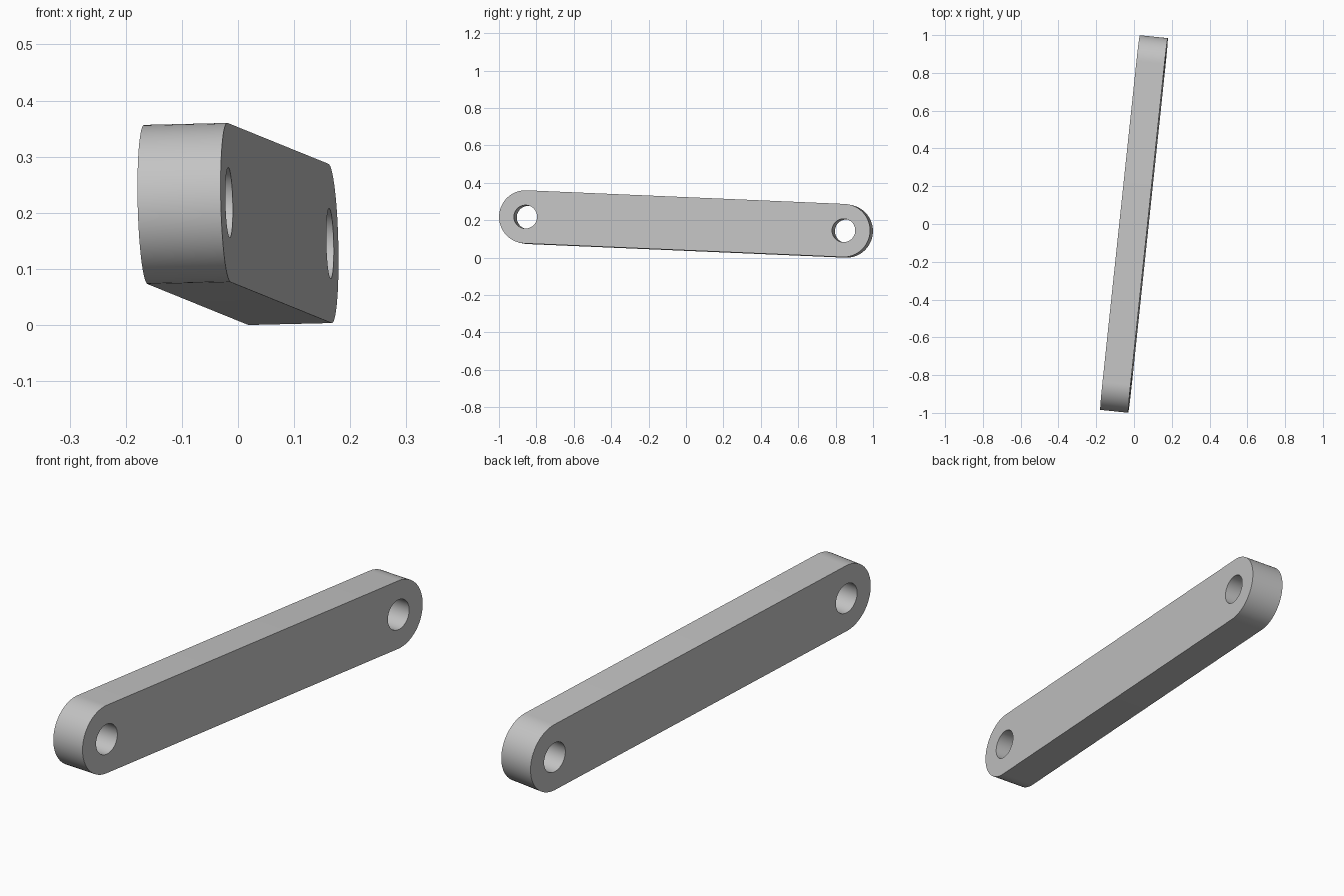
import bpy
import bmesh
from math import cos, sin, pi, radians
from mathutils import Matrix, Vector

cube = bpy.data.objects.get("Cube")
if cube:
    bpy.data.objects.remove(cube, do_unlink=True)

END_RADIUS = 0.142
HOLE_RADIUS = 0.0625
THICKNESS = 0.149
HALF_SPAN = 0.856      # half the distance between hole centres
STEPS = 32             # segments per half circle


def arc(cx, radius, start, sweep, count):
    return [(cx + radius * cos(start + sweep * i / count),
             radius * sin(start + sweep * i / count)) for i in range(count + 1)]


def add_outline(curve, points):
    spline = curve.splines.new("POLY")
    spline.points.add(len(points) - 1)
    for p, (x, y) in zip(spline.points, points):
        p.co = (x, y, 0, 1)
    spline.use_cyclic_u = True


# Bar profile: rounded ends with a hole through each
profile = bpy.data.curves.new("link_bar_profile", "CURVE")
profile.dimensions = "2D"
profile.fill_mode = "BOTH"
profile.extrude = THICKNESS / 2
add_outline(profile, arc(HALF_SPAN, END_RADIUS, -pi / 2, pi, STEPS)
            + arc(-HALF_SPAN, END_RADIUS, pi / 2, pi, STEPS))
for side in (-1, 1):
    add_outline(profile, arc(side * HALF_SPAN, HOLE_RADIUS, 0, 2 * pi, 2 * STEPS)[:-1])

bar = bpy.data.objects.new("link_bar", profile)
bpy.context.collection.objects.link(bar)
bpy.ops.object.select_all(action="DESELECT")
bar.select_set(True)
bpy.context.view_layer.objects.active = bar
bpy.ops.object.convert(target="MESH")
bar = bpy.context.object

# Weld the faces to the walls
bm = bmesh.new()
bm.from_mesh(bar.data)
bmesh.ops.remove_doubles(bm, verts=bm.verts, dist=0.0001)
bmesh.ops.recalc_face_normals(bm, faces=bm.faces)

# Lean the bar: length runs front to back, hole axis runs side to side
length = Vector((0.18, 1.702, -0.073)).normalized()
axis = Vector((0.148, -0.0155, 0.0035))
axis = (axis - length * axis.dot(length)).normalized()
up = axis.cross(length)
bm.transform(Matrix((length, up, axis)).transposed().to_4x4())
low = min(v.co.z for v in bm.verts)
bmesh.ops.translate(bm, verts=bm.verts, vec=(0, 0, -low))
bm.to_mesh(bar.data)
bm.free()

# Plain grey finish
grey = bpy.data.materials.new("light_grey")
grey.use_nodes = True
colour = (0.55, 0.55, 0.55, 1)
grey.diffuse_color = colour
grey.node_tree.nodes["Principled BSDF"].inputs["Base Color"].default_value = colour
bar.data.materials.clear()
bar.data.materials.append(grey)
bpy.ops.object.shade_smooth_by_angle(angle=radians(30))
